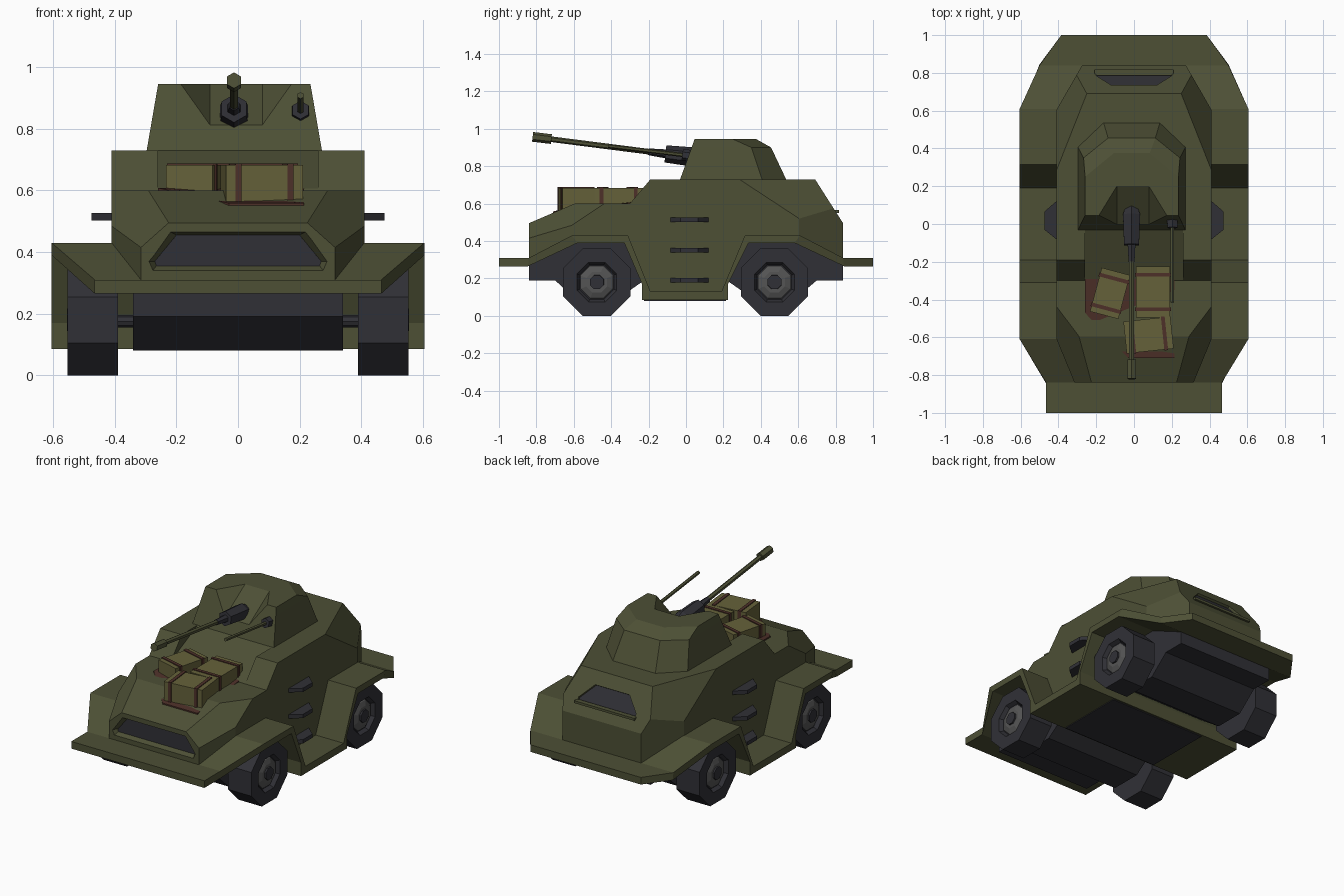
import bpy, bmesh, math
from mathutils import Vector, Matrix

if "Cube" in bpy.data.objects:
    bpy.data.objects.remove(bpy.data.objects["Cube"])


def material(name, rgb):
    m = bpy.data.materials.new(name)
    m.diffuse_color = (*rgb, 1)
    m.use_nodes = True
    m.node_tree.nodes["Principled BSDF"].inputs["Base Color"].default_value = m.diffuse_color
    return m


GREEN = material("olive_green", (0.075, 0.08, 0.036))
DARK = material("dark_metal", (0.03, 0.03, 0.037))
GREY = material("hub_grey", (0.09, 0.09, 0.09))
CRATE = material("crate_olive", (0.13, 0.12, 0.042))
BROWN = material("strap_brown", (0.075, 0.03, 0.022))


def finish(name, bm, mat):
    bmesh.ops.remove_doubles(bm, verts=bm.verts, dist=1e-5)
    bmesh.ops.recalc_face_normals(bm, faces=bm.faces)
    me = bpy.data.meshes.new(name)
    bm.to_mesh(me)
    bm.free()
    ob = bpy.data.objects.new(name, me)
    me.materials.append(mat)
    bpy.context.collection.objects.link(ob)
    return ob


def loft_bm(rings):
    bm = bmesh.new()
    rows = [[bm.verts.new(p) for p in r] for r in rings]
    n = len(rows[0])
    for a, b in zip(rows, rows[1:]):
        for i in range(n):
            bm.faces.new((a[i], a[(i + 1) % n], b[(i + 1) % n], b[i]))
    bm.faces.new(rows[0])
    bm.faces.new(rows[-1])
    return bm


def loft(name, rings, mat):
    return finish(name, loft_bm(rings), mat)


def across(profile, w):
    # side profile (y, z) swept over the width
    return [[(x, y, z) for y, z in profile] for x in (-w, w)]


def hull_shape(name, pts, mat):
    bm = bmesh.new()
    for p in pts:
        bm.verts.new(p)
    bmesh.ops.convex_hull(bm, input=bm.verts)
    return finish(name, bm, mat)


def cut(ob, cutter):
    mod = ob.modifiers.new("cut", "BOOLEAN")
    mod.operation, mod.solver, mod.object = "DIFFERENCE", "EXACT", cutter
    bpy.context.view_layer.objects.active = ob
    bpy.ops.object.modifier_apply(modifier=mod.name)
    bpy.data.objects.remove(cutter)


def box(name, c, size, mat, rot=0):
    bm = bmesh.new()
    m = Matrix.Translation(c) @ Matrix.Rotation(rot, 4, "Z") @ Matrix.Diagonal((*size, 1))
    bmesh.ops.create_cube(bm, size=1, matrix=m)
    return finish(name, bm, mat)


def rod(name, a, b, r, mat, r2=None, n=6):
    a, b = Vector(a), Vector(b)
    bm = bmesh.new()
    m = Matrix.Translation((a + b) / 2) @ (b - a).to_track_quat("Z", "Y").to_matrix().to_4x4()
    bmesh.ops.create_cone(bm, cap_ends=True, segments=n, radius1=r,
                          radius2=r if r2 is None else r2, depth=(b - a).length, matrix=m)
    return finish(name, bm, mat)


# fender and running board strip: half width, top y z, bottom y z
stations = [(.465, -1, .31, -1, .265), (.465, -.84, .31, -.845, .265), (.605, -.61, .43, -.58, .39),
            (.605, -.31, .43, -.33, .39), (.605, -.19, .13, -.235, .17), (.605, -.19, .13, -.235, .085),
            (.605, .19, .13, .225, .085), (.605, .19, .13, .225, .17), (.605, .315, .43, .335, .39),
            (.605, .61, .43, .58, .39), (.5, .84, .31, .845, .265), (.385, 1, .31, 1, .265)]
loft("fenders", [[(-w, a, b), (w, a, b), (w, c, d), (-w, c, d)] for w, a, b, c, d in stations], GREEN)

# main hull, side profile with sliced corners
profile = [(-.84, .30), (-.84, .495), (-.595, .6), (-.3, .6), (-.19, .73), (.69, .73), (.84, .495),
           (.84, .30), (.61, .41), (.31, .41), (.19, .11), (-.185, .11), (-.31, .41), (-.61, .41)]
bm = loft_bm(across(profile, .41))
planes = [((.41, .605, 0), (.235, .135, 0)), ((.41, .285, .73), (.085, .0336, .0512)),
          ((.41, -.61, 0), (.23, -.095, 0)), ((.225, -.84, .495), (.0248, -.01865, .0279))]
for (px, py, pz), (nx, ny, nz) in planes:
    for s in (1, -1):
        res = bmesh.ops.bisect_plane(bm, geom=bm.verts[:] + bm.edges[:] + bm.faces[:], dist=1e-5,
                                     plane_co=(s * px, py, pz), plane_no=Vector((s * nx, ny, nz)).normalized(),
                                     clear_outer=True)
        edge = [e for e in bm.edges if e.is_boundary]
        bmesh.ops.holes_fill(bm, edges=edge, sides=0)
hull = finish("hull", bm, GREEN)

# sloped deck in front of the turret
cut(hull, loft("deck_cutter", across([(-.03, .73), (-.305, .601), (-.4, .601), (-.4, .8), (-.03, .8)], .26), GREEN))

# front grille recess with dark panel
outer = [(-.225, .468), (.225, .468), (.295, .37), (.28, .335), (-.28, .335), (-.295, .37)]
inner = [(-.2, .455), (.2, .455), (.27, .37), (.265, .355), (-.265, .355), (-.27, .37)]
cut(hull, loft("grille_cutter", [[(x, -.85, z) for x, z in outer], [(x, -.81, z) for x, z in inner]], GREEN))
loft("front_grille", [[(x, y, z) for x, z in inner] for y in (-.815, -.8)], DARK)

# rear window recess on the sloped back
slope = lambda y: .73 - (y - .69) * .235 / .15
window = [(-.2, .805), (.2, .805), (.2, .785), (.12, .735), (-.12, .735), (-.2, .785)]
layer = lambda d: [(x, y + d * .84, slope(y) + d * .54) for x, y in window]
cut(hull, loft("window_cutter", [layer(.02), layer(-.02)], GREEN))
loft("rear_window", [layer(-.015), layer(-.03)], DARK)
box("window_sill", (0, .802, slope(.802) + .004), (.42, .03, .015), GREEN)

# underside
belly = [(-.84, .28), (-.84, .19), (-.7, .19), (-.58, .08), (-.38, .08), (-.23, .185), (.225, .185),
         (.375, .08), (.57, .08), (.7, .19), (.84, .19), (.84, .28), (.6, .39), (-.6, .39)]
loft("belly", across(belly, .34), DARK)
box("floor_plate", (0, -.005, .09), (.68, .44, .02), DARK)

# wheels, axles and side steps
def octagon(x, r, y):
    return [(x, y + r * math.cos(math.radians(22.5 + 45 * i)), .18 + r * math.sin(math.radians(22.5 + 45 * i)))
            for i in range(8)]


for y, end in ((-.477, "front"), (.473, "rear")):
    rod(end + "_axle", (-.42, y, .175), (.42, y, .175), .02, DARK, n=8)
    for s, side in ((1, "right"), (-1, "left")):
        tag = end + "_" + side
        loft(tag + "_tyre", [octagon(s * x, r, y) for x, r in
                             ((.39, .195), (.553, .195), (.553, .115), (.53, .1))], DARK)
        loft(tag + "_hub", [octagon(s * x, r, y) for x, r in ((.525, .1), (.534, .09), (.545, .06))], GREY)
        loft(tag + "_hub_cap", [octagon(s * x, r, y) for x, r in ((.52, .042), (.555, .04))], DARK)
for s in (1, -1):
    for z in (.515, .35, .19):
        loft("side_step", [[(s * .4, -.09, h), (s * .475, -.03, h), (s * .475, .065, h), (s * .4, .13, h)]
                           for h in (z - .012, z + .012)], DARK)

# turret with notched front
def ring(w, yf, ys, r, yb, z, c=-.012):
    return [(c + w, yf, z), (c + w, ys, z), (c + r, yb, z), (c - r, yb, z), (c - w, ys, z), (c - w, yf, z)]


turret = loft("turret", [ring(.286, -.035, .41, .15, .54, .72), ring(.255, .03, .35, .125, .455, .9),
                         ring(.247, .046, .25, .095, .375, .945)], GREEN)
notch = []
for s in (1, -1):
    for x, y, z in ((.085, .2, .945), (.18, .045, .945), (.085, -.005, .81)):
        notch += [(s * x - .006, y, z), (s * x - .006, -.2, z), (s * x - .006, y, z + .15)]
cut(turret, hull_shape("notch_cutter", notch, GREEN))

# main gun and secondary gun
g = -.013
rod("gun_breech", (g, .05, .848), (g, -.11, .866), .052, DARK, .046)
rod("gun_breech_tail", (g, .14, .838), (g, .05, .848), .015, DARK, .052)
rod("gun_sleeve", (g, -.09, .864), (g, -.2, .877), .025, DARK, .018)
rod("gun_barrel", (g, -.1, .865), (g, -.75, .948), .015, GREEN)
rod("gun_muzzle", (g, -.72, .945), (g, -.82, .957), .026, GREEN)
rod("small_gun_breech", (.203, .06, .85), (.203, -.02, .861), .034, DARK, .03)
rod("small_gun_barrel", (.203, 0, .858), (.203, -.415, .908), .011, GREEN)

# cargo mat and strapped crates on the hood
mat = [(-.26, -.28), (.215, -.28), (.215, -.71), (-.03, -.71), (-.26, -.47)]
loft("cargo_mat", [[(x, y, z + min(0, (y + .595) * .43)) for x, y in mat] for z in (.59, .608)], BROWN)
for x, y, sx, sy, deg, long_y in ((-.127, -.367, .155, .24, -15, True), (.1, -.36, .18, .27, 0, True),
                                  (.077, -.588, .25, .17, 6, False)):
    a = math.radians(deg)
    box("crate", (x, y, .613), (sx, sy, .14), CRATE, a)
    for t in (-.34, .34):
        off = Matrix.Rotation(a, 3, "Z") @ Vector((0, t * sy, 0) if long_y else (t * sx, 0, 0))
        size = (sx + .01, .02, .15) if long_y else (.02, sy + .01, .15)
        box("crate_strap", (x + off.x, y + off.y, .613), size, BROWN, a)
